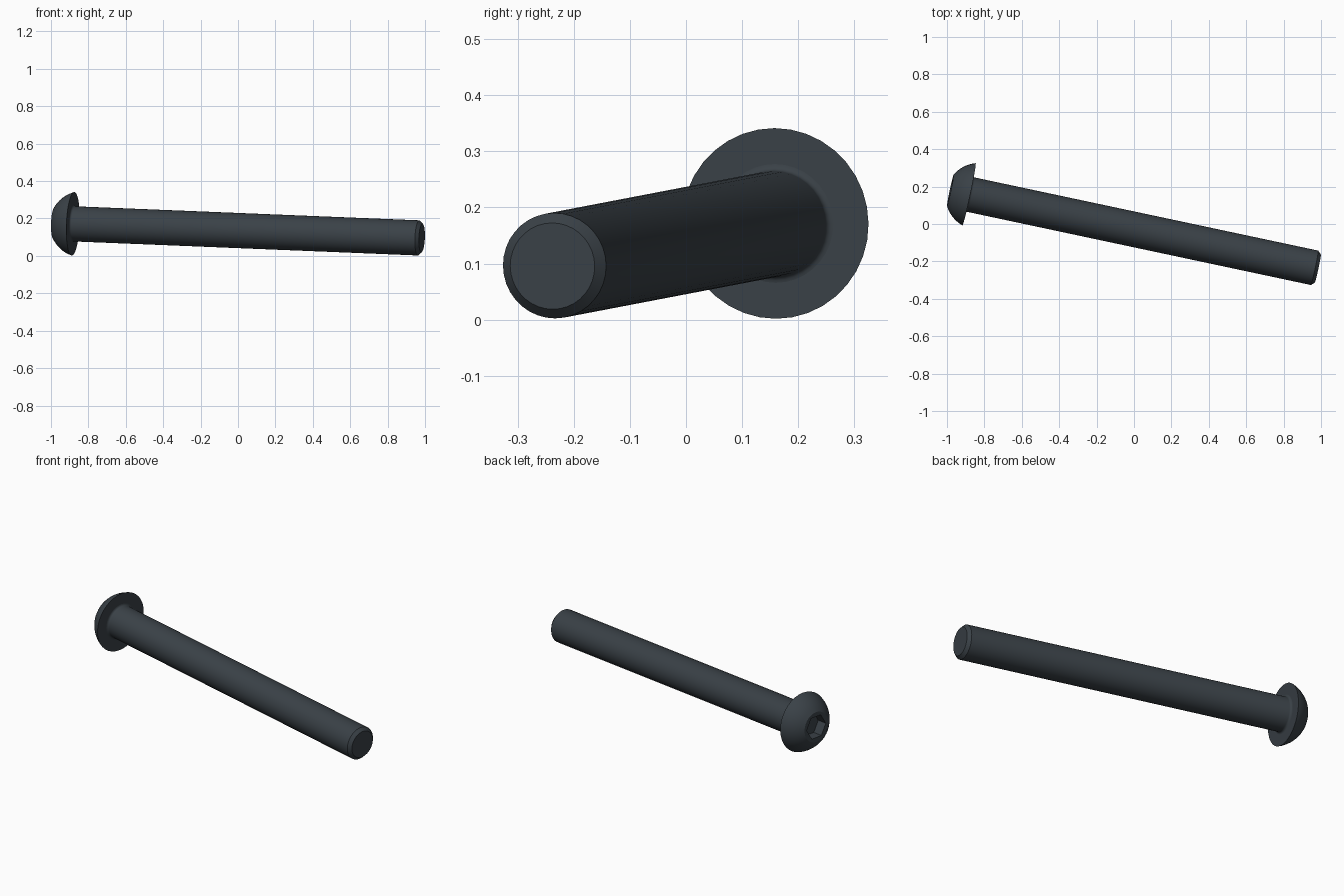
import bpy, bmesh
from math import pi, cos, sin, sqrt, radians
from mathutils import Vector

if "Cube" in bpy.data.objects:
    bpy.data.objects.remove(bpy.data.objects["Cube"])

SIDES = 36
UNDER_HEAD = Vector((-0.882, 0.159, 0.1715))   # centre of the head's underside
TIP = Vector((0.983, -0.238, 0.0955))          # centre of the flat tip
AXIS = TIP - UNDER_HEAD
LENGTH = AXIS.length

steel = bpy.data.materials.new("dark steel")
steel.use_nodes = True
colour = (0.042, 0.053, 0.063, 1)
steel.diffuse_color = colour
steel.node_tree.nodes["Principled BSDF"].inputs["Base Color"].default_value = colour


def radius_at(r, angle, hexagonal):
    """Circle of radius r, or hexagon with corner radius r."""
    if not hexagonal:
        return r
    return r * cos(pi / 6) / cos(angle % (pi / 3) - pi / 6)


def lathe(name, rings, cap_start, cap_end):
    """Skin a row of (height, radius, hexagonal) rings along the bolt axis."""
    bm = bmesh.new()
    loops = []
    for h, r, hexagonal in rings:
        loop = []
        for i in range(SIDES):
            a = 2 * pi * i / SIDES
            q = radius_at(r, a, hexagonal)
            loop.append(bm.verts.new((q * cos(a), q * sin(a), h)))
        loops.append(loop)
    for low, high in zip(loops, loops[1:]):
        for i in range(SIDES):
            j = (i + 1) % SIDES
            bm.faces.new((low[i], low[j], high[j], high[i]))
    if cap_start:
        bm.faces.new(loops[0])
    if cap_end:
        bm.faces.new(loops[-1])
    bmesh.ops.recalc_face_normals(bm, faces=bm.faces)
    mesh = bpy.data.meshes.new(name)
    bm.to_mesh(mesh)
    bm.free()
    mesh.materials.append(steel)
    obj = bpy.data.objects.new(name, mesh)
    bpy.context.collection.objects.link(obj)
    obj.location = UNDER_HEAD
    obj.rotation_euler = AXIS.to_track_quat('Z', 'Y').to_euler()
    bpy.ops.object.select_all(action='DESELECT')
    obj.select_set(True)
    bpy.context.view_layer.objects.active = obj
    bpy.ops.object.shade_smooth_by_angle(angle=radians(28))
    return obj


# Shaft: small fillet under the head, straight body, chamfered tip
SHAFT_R, FILLET = 0.094, 0.012
shaft = []
for k in range(5):
    t = k / 4 * pi / 2
    shaft.append((FILLET * (1 - cos(t)), SHAFT_R + FILLET * (1 - sin(t)), False))
shaft += [(LENGTH - 0.018, SHAFT_R, False), (LENGTH, 0.077, False)]
lathe("shaft", shaft, False, True)

# Head: flat underside, domed side, flat top, hexagonal socket
HEAD_R, HEAD_H, DOME_OFFSET = 0.17, 0.102, 0.054
dome_r = sqrt(HEAD_R ** 2 + DOME_OFFSET ** 2)
head = [(0, SHAFT_R + FILLET, False)]
for k in range(9):
    h = HEAD_H * k / 8
    head.append((-h, sqrt(dome_r ** 2 - (h + DOME_OFFSET) ** 2), False))
head += [(-HEAD_H, 0.07, True), (-HEAD_H + 0.06, 0.07, True)]
lathe("head", head, False, True)
